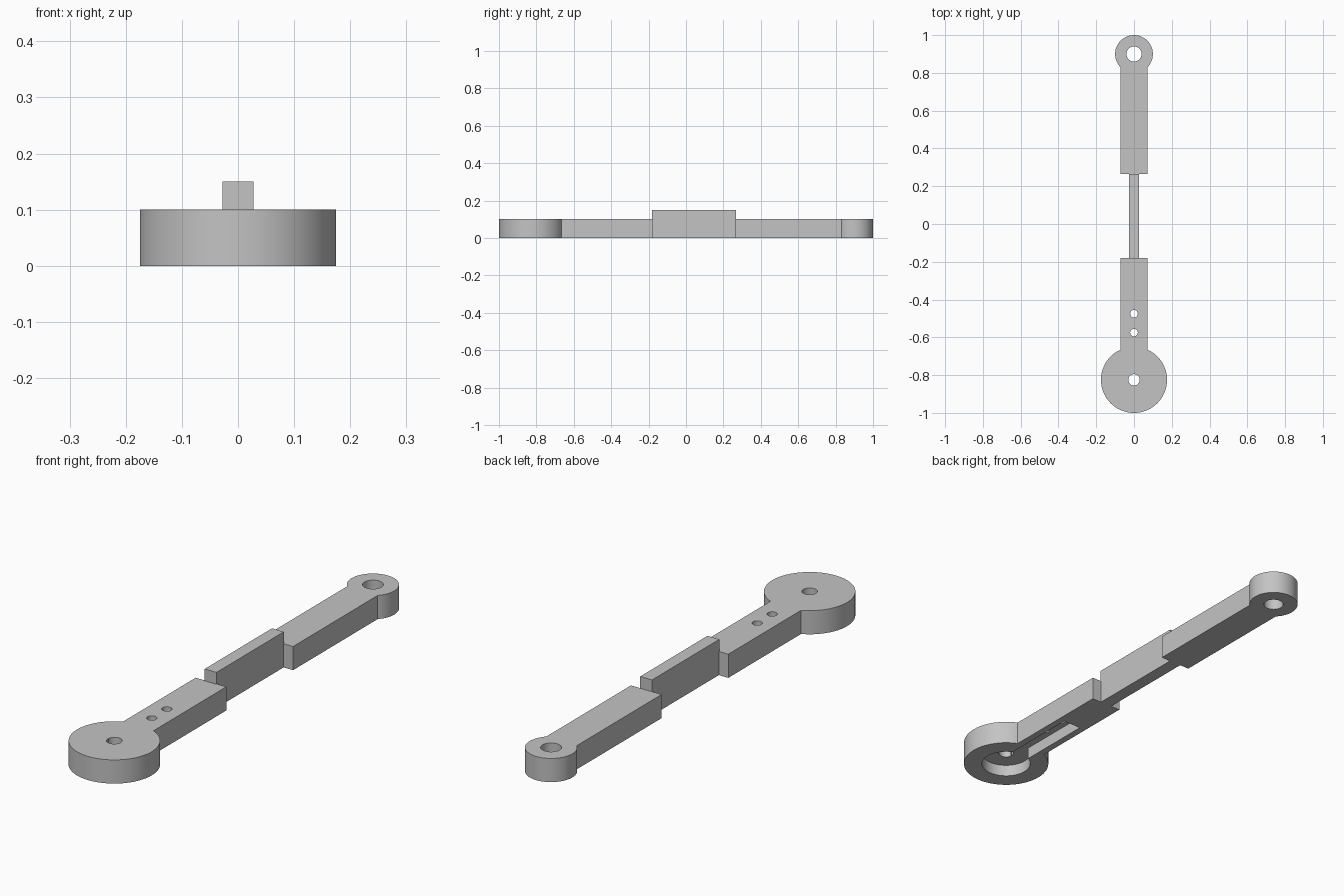
import bpy
import math

default = bpy.data.objects.get("Cube")
if default:
    bpy.data.objects.remove(default, do_unlink=True)

grey = bpy.data.materials.new("plain grey")
grey.use_nodes = True
colour = (0.55, 0.55, 0.55, 1)
grey.diffuse_color = colour
grey.node_tree.nodes["Principled BSDF"].inputs["Base Color"].default_value = colour

THICK = 0.10
ARM = 0.0715      # half width of both arms
HUB_Y, EYE_Y = -0.825, 0.90
POCKET = 0.05     # depth of the underside recess


def finish(name):
    obj = bpy.context.object
    obj.name = name
    obj.data.materials.append(grey)
    return obj


def disc(name, y, radius, z0, z1):
    bpy.ops.mesh.primitive_cylinder_add(vertices=64, radius=radius, depth=z1 - z0,
                                        location=(0, y, (z0 + z1) / 2))
    return finish(name)


def block(name, half_width, y0, y1, z0, z1):
    bpy.ops.mesh.primitive_cube_add(size=1, location=(0, (y0 + y1) / 2, (z0 + z1) / 2))
    bpy.context.object.scale = (half_width * 2, y1 - y0, z1 - z0)
    bpy.ops.object.transform_apply(location=False, rotation=False, scale=True)
    return finish(name)


def combine(target, tool, operation):
    tool.hide_render = True
    mod = target.modifiers.new(operation.lower(), 'BOOLEAN')
    mod.operation, mod.solver, mod.object = operation, 'EXACT', tool
    bpy.context.view_layer.objects.active = target
    bpy.ops.object.modifier_apply(modifier=mod.name)
    bpy.data.objects.remove(tool, do_unlink=True)


def drill(target, y, radius):
    combine(target, disc("drill", y, radius, -0.1, 0.3), 'DIFFERENCE')


# Front arm: large round hub with a straight shank
front_arm = disc("front_arm", HUB_Y, 0.175, 0, THICK)
combine(front_arm, block("shank", ARM, HUB_Y, -0.18, 0, THICK), 'UNION')

# Keyhole recess on its underside, then the pivot and screw holes
combine(front_arm, disc("round_recess", HUB_Y, 0.10, -0.1, POCKET), 'DIFFERENCE')
combine(front_arm, block("slot_recess", 0.042, HUB_Y, -0.40, -0.1, POCKET), 'DIFFERENCE')
for y, radius in ((HUB_Y, 0.03), (-0.575, 0.02), (-0.475, 0.02)):
    drill(front_arm, y, radius)

# Rear arm: small eye with a bored shank
rear_arm = disc("rear_arm", EYE_Y, 0.10, 0, THICK)
combine(rear_arm, block("shank", ARM, 0.265, EYE_Y, 0, THICK), 'UNION')
drill(rear_arm, EYE_Y, 0.04)

# Narrow raised bar joining the two arms
bar = block("connecting_bar", 0.0275, -0.183, 0.266, 0, 0.15)

for obj in (front_arm, rear_arm, bar):
    bpy.ops.object.select_all(action='DESELECT')
    obj.select_set(True)
    bpy.context.view_layer.objects.active = obj
    bpy.ops.object.shade_smooth_by_angle(angle=math.radians(30))
